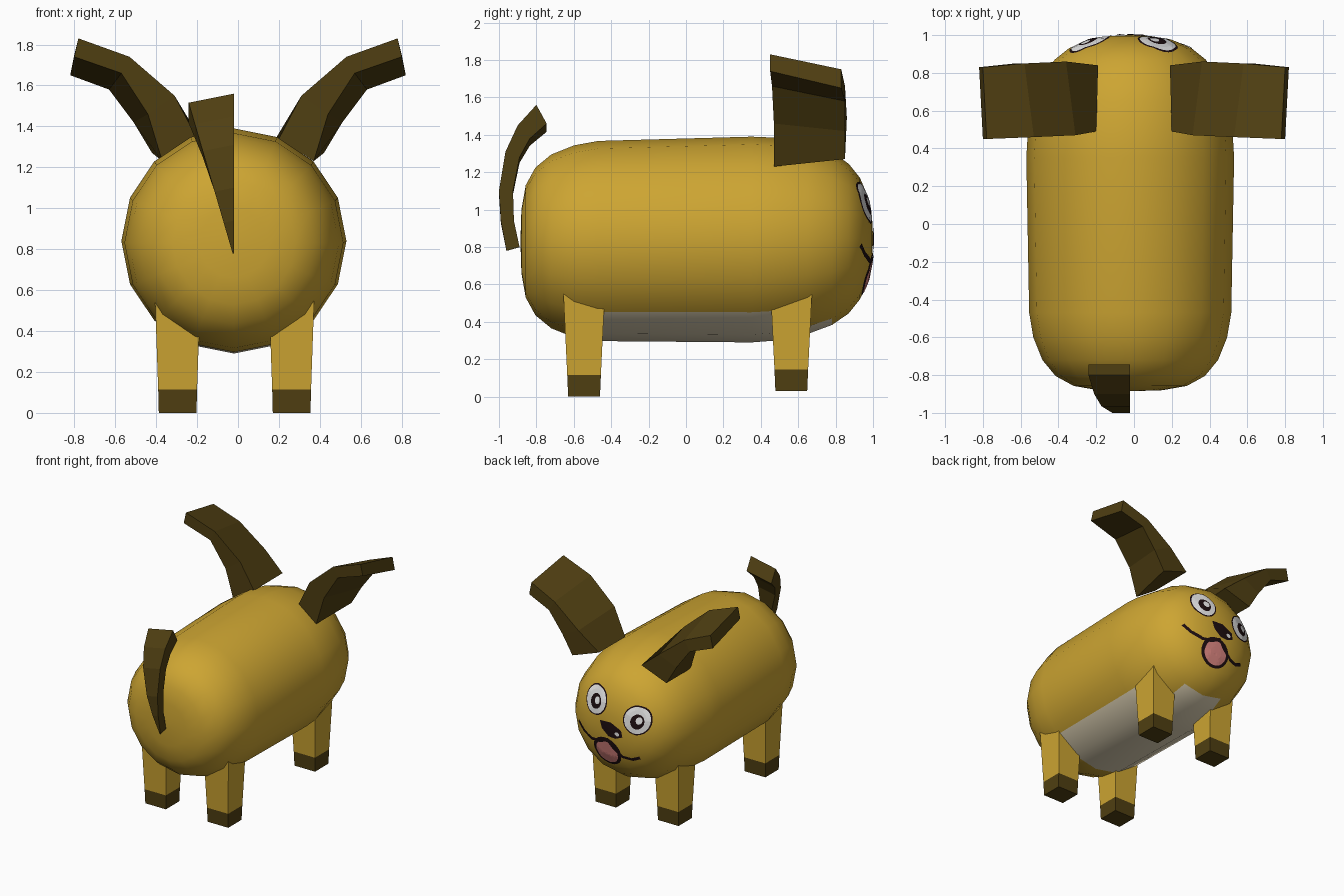
import bpy, bmesh, math
from mathutils import Vector
from mathutils.bvhtree import BVHTree

if "Cube" in bpy.data.objects:
    bpy.data.objects.remove(bpy.data.objects["Cube"])


def mat(name, rgb):
    m = bpy.data.materials.new(name)
    m.diffuse_color = (*rgb, 1)
    m.use_nodes = True
    m.node_tree.nodes["Principled BSDF"].inputs["Base Color"].default_value = m.diffuse_color
    return m


GOLD = mat("gold", (0.61, 0.376, 0.032))
BROWN = mat("dark brown", (0.08, 0.05, 0.006))
CREAM = mat("cream", (0.75, 0.66, 0.47))
WHITE = mat("white", (0.85, 0.85, 0.85))
BLACK = mat("black", (0.012, 0.004, 0.005))
PINK = mat("pink", (0.69, 0.23, 0.21))


def finish(name, bm, mats, rule=None, recalc=True):
    if recalc:
        bmesh.ops.recalc_face_normals(bm, faces=bm.faces)
    if rule:
        for f in bm.faces:
            f.material_index = rule(f.calc_center_median())
    me = bpy.data.meshes.new(name)
    bm.to_mesh(me)
    bm.free()
    for m in mats:
        me.materials.append(m)
    ob = bpy.data.objects.new(name, me)
    bpy.context.collection.objects.link(ob)
    return ob


def loft(sections):
    """Closed solid through equal-sized cross-sections."""
    bm = bmesh.new()
    rings = [[bm.verts.new(p) for p in s] for s in sections]
    n = len(rings[0])
    for a, b in zip(rings, rings[1:]):
        for i in range(n):
            j = (i + 1) % n
            bm.faces.new((a[i], a[j], b[j], b[i]))
    bm.faces.new(rings[0])
    bm.faces.new(rings[-1])
    return bm


# Body: 16-sided capsule along y, rings as (y, radius, centre height)
PROFILE = [(-.885, .01, .83), (-.88, .17, .83), (-.857, .30, .83), (-.805, .395, .83),
           (-.72, .465, .83), (-.6, .513, .83), (-.47, .535, .832), (.35, .55, .84),
           (.47, .543, .842), (.65, .51, .845), (.78, .462, .845), (.87, .40, .845),
           (.93, .325, .845), (.975, .22, .845), (.995, .11, .845), (1.0, .01, .845)]
bm = loft([[(-.02 + r * math.cos(i * math.pi / 8), y, cz + r * math.sin(i * math.pi / 8))
            for i in range(16)] for y, r, cz in PROFILE])


def belly(c):
    low = -.47 < c.y < .8 and c.z < .47 and abs(c.x + .02) < .36
    return int(low and (c.y < .65 or abs(c.x + .02) < .2))


body_tree = None
bmesh.ops.recalc_face_normals(bm, faces=bm.faces)
body_tree = BVHTree.FromBMesh(bm)
body = finish("body", bm, [GOLD, CREAM], belly)
bpy.context.view_layer.objects.active = body
body.select_set(True)
bpy.ops.object.shade_smooth_by_angle(angle=math.radians(50))
body.select_set(False)


# Legs: tapered square posts with dark paws
def leg(name, cx, cy, z0):
    secs = []
    for z, hx, hy in ((z0, .092, .085), (z0 + .115, .095, .09), (.6, .112, .113)):
        secs.append([(cx - hx, cy - hy, z), (cx + hx, cy - hy, z),
                     (cx + hx, cy + hy, z), (cx - hx, cy + hy, z)])
    finish(name, loft(secs), [GOLD, BROWN], lambda c: int(c.z < z0 + .1))


for side, cx in (("left", -.295), ("right", .262)):
    leg("rear_leg_" + side, cx, -.545, 0)
    leg("front_leg_" + side, cx, .563, .03)

# Ears: bent slabs, mirrored
EAR = [[(.20, .49, 1.34), (.37, .47, 1.23), (.42, .85, 1.27), (.19, .84, 1.35)],
       [(.31, .47, 1.55), (.44, .47, 1.46), (.51, .85, 1.42), (.36, .86, 1.49)],
       [(.53, .46, 1.74), (.57, .46, 1.66), (.63, .85, 1.58), (.58, .85, 1.66)],
       [(.78, .45, 1.83), (.80, .45, 1.74), (.82, .83, 1.65), (.80, .83, 1.75)]]
for side, s in (("left", -1), ("right", 1)):
    finish("ear_" + side, loft([[(s * x, y, z) for x, y, z in q] for q in EAR]), [BROWN])

# Tail: curved strip that widens to one side, as (outer y, z, inner y, z)
TAIL = [(-.96, .78, -.89, .80), (-.99, .94, -.92, .94), (-1.0, 1.10, -.925, 1.10),
        (-.965, 1.31, -.89, 1.28), (-.90, 1.45, -.835, 1.38), (-.80, 1.56, -.745, 1.46)]
secs = []
for yo, zo, yi, zi in TAIL:
    w = .006 + .215 * (zo - .78) / .78
    d = .2 * w
    secs.append([(-.02, yo, zo), (-.02, yi, zi), (-.02 - w, yi, zi - d), (-.02 - w, yo, zo - d)])
finish("tail", loft(secs), [BROWN])


# Face details: thin patches laid on the front of the body
def onto(x, z, lift):
    p, n, _, _ = body_tree.ray_cast(Vector((x, 3, z)), Vector((0, -1, 0)))
    return p + n * lift


def patch(name, outline, material, lift):
    cx = sum(p[0] for p in outline) / len(outline)
    cz = sum(p[1] for p in outline) / len(outline)
    bm = bmesh.new()
    centre = bm.verts.new(onto(cx, cz, lift))
    prev = None
    n = len(outline)
    for k in (.25, .5, .75, 1):
        ring = [bm.verts.new(onto(cx + (x - cx) * k, cz + (z - cz) * k, lift)) for x, z in outline]
        for i in range(n):
            j = (i + 1) % n
            bm.faces.new((prev[i], ring[i], ring[j], prev[j]) if prev
                         else (centre, ring[i], ring[j]))
        prev = ring
    face_front(bm)
    finish(name, bm, [material], recalc=False)


def face_front(bm):
    bm.normal_update()
    for f in bm.faces:
        if f.normal.y < 0:
            f.normal_flip()


ROLL = math.radians(12)


def oval(cx, cz, rx, rz, n=24):
    c, s = math.cos(ROLL), math.sin(ROLL)
    pts = [(rx * math.cos(t * math.tau / n), rz * math.sin(t * math.tau / n)) for t in range(n)]
    return [(cx + a * c - b * s, cz + a * s + b * c) for a, b in pts]


def stroke(name, path, width, lift):
    """Line through (x, z) points, subdivided and laid on the body."""
    pts = []
    for a, b in zip(path, path[1:]):
        pts += [Vector(a).lerp(Vector(b), k / 4) for k in range(4)]
    pts.append(Vector(path[-1]))
    bm = bmesh.new()
    prev = None
    for i, p in enumerate(pts):
        d = (pts[min(i + 1, len(pts) - 1)] - pts[max(i - 1, 0)]).normalized()
        o = Vector((-d.y, d.x)) * width / 2
        row = [bm.verts.new(onto(*(p + s * o), lift)) for s in (1, -1)]
        if prev:
            bm.faces.new((prev[0], prev[1], row[1], row[0]))
        prev = row
    face_front(bm)
    finish(name, bm, [BLACK], recalc=False)


for side, x, z in (("left", -.235, .96), ("right", .125, 1.035)):
    patch("eye_rim_" + side, oval(x, z, .106, .112), BLACK, .003)
    patch("eye_white_" + side, oval(x, z, .096, .102), WHITE, .005)
    patch("pupil_" + side, oval(x - .005, z - .008, .05, .056), BLACK, .007)
    patch("eye_glint_" + side, oval(x - .018, z + .002, .024, .027), WHITE, .009)

patch("nose", [(.07, .90), (-.03, .905), (-.12, .86), (-.13, .81), (-.07, .785),
               (-.01, .79), (.05, .84)], BLACK, .005)
patch("nose_glint", oval(-.085, .825, .02, .016, 12), WHITE, .007)
patch("mouth", oval(.02, .655, .125, .115), BLACK, .003)
patch("tongue", oval(.02, .65, .098, .09), PINK, .006)
stroke("mouth_line", [(.30, .81), (.24, .76), (.15, .725), (.07, .73), (0, .765), (-.05, .70),
                      (-.12, .645), (-.19, .635), (-.25, .66)], .024, .007)
